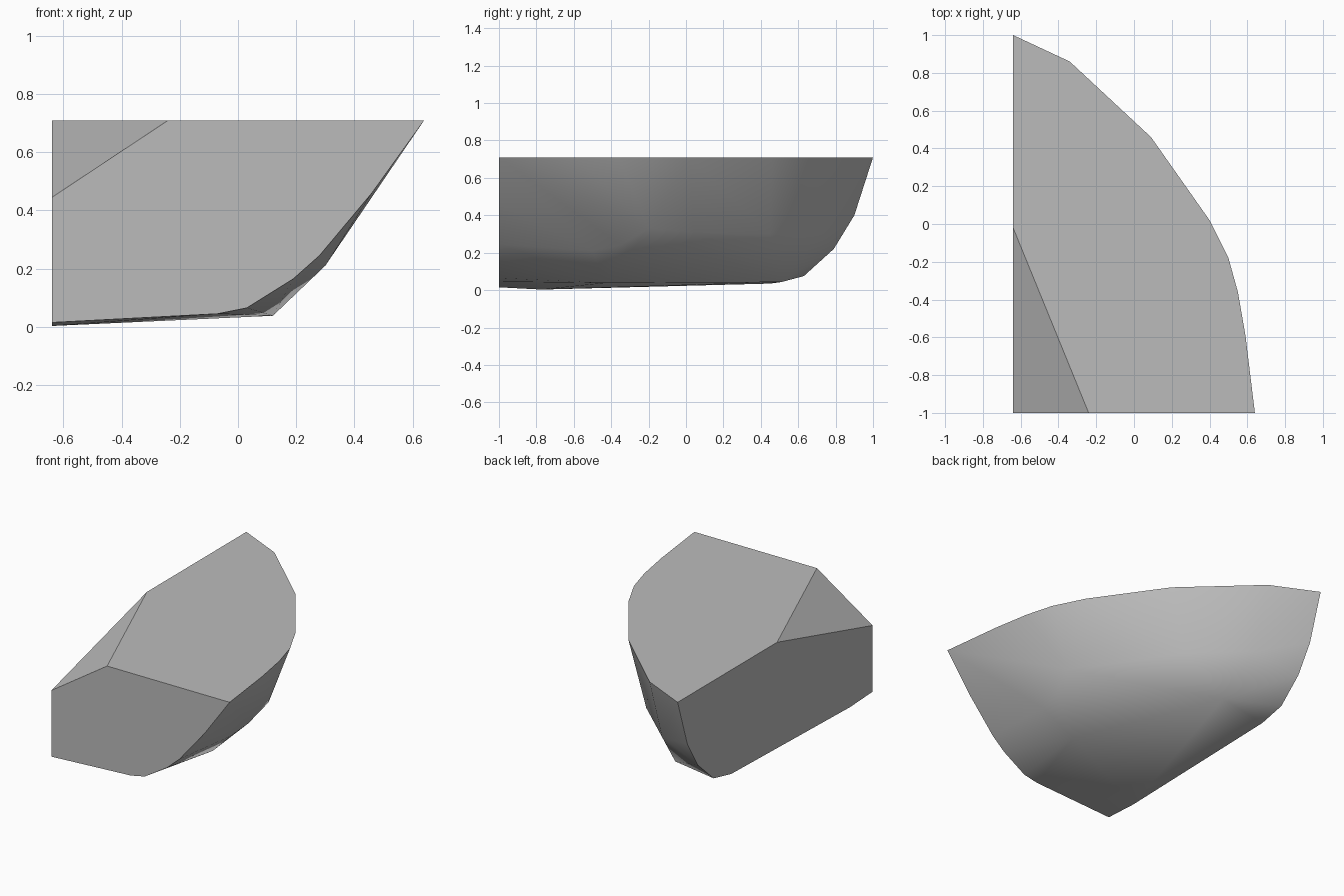
import bpy
import bmesh
import math

if "Cube" in bpy.data.objects:
    bpy.data.objects.remove(bpy.data.objects["Cube"], do_unlink=True)

TOP, LEFT_CUT, FRONT_CUT = 0.71, -0.64, -1.0

# Outline of the flat top, from back to front
top_outline = [(LEFT_CUT, 1), (-.34, .86), (.09, .46), (.40, .02),
               (.50, -.18), (.55, -.36), (.59, -.59), (.64, FRONT_CUT)]
# Profile on the flat side: (y, z)
side_profile = [(-1, .015), (-.77, .003), (.45, .035), (.63, .075),
                (.79, .22), (.90, .40)]
# Profile on the flat front: (x, z)
front_profile = [(-.07, .045), (.03, .065), (.19, .165), (.28, .245), (.46, .46)]
# Worn outer flank and underside corners
flank = [(.12, -.43, .038), (-.28, .51, .043), (.30, -.5, .21),
         (.32, -.35, .24), (.36, -.2, .33), (.22, .04, .31),
         (-.03, .45, .30), (-.34, .73, .30)]
# Slanted corner cut
corner_cut = [(-.24, FRONT_CUT, TOP), (LEFT_CUT, FRONT_CUT, .445),
              (LEFT_CUT, -.02, TOP)]

points = [(x, y, TOP) for x, y in top_outline]
points += [(LEFT_CUT, y, z) for y, z in side_profile]
points += [(x, FRONT_CUT, z) for x, z in front_profile]
points += flank + corner_cut

# Wrap the profiles in one convex stone and merge its flat faces
bm = bmesh.new()
for p in points:
    bm.verts.new(p)
hull = bmesh.ops.convex_hull(bm, input=bm.verts[:])
loose = {g for g in hull["geom_interior"] + hull["geom_unused"]
         if isinstance(g, bmesh.types.BMVert)}
bmesh.ops.delete(bm, geom=list(loose), context='VERTS')
bmesh.ops.dissolve_limit(bm, angle_limit=math.radians(1),
                         verts=bm.verts[:], edges=bm.edges[:])
bmesh.ops.recalc_face_normals(bm, faces=bm.faces[:])

mesh = bpy.data.meshes.new("rock_chunk")
bm.to_mesh(mesh)
bm.free()
rock = bpy.data.objects.new("rock_chunk", mesh)
bpy.context.collection.objects.link(rock)

# Plain grey stone
stone = bpy.data.materials.new("grey_stone")
stone.use_nodes = True
grey = (0.5, 0.5, 0.5, 1)
stone.diffuse_color = grey
stone.node_tree.nodes["Principled BSDF"].inputs["Base Color"].default_value = grey
mesh.materials.append(stone)

# Smooth flank with crisp cut edges
bpy.ops.object.select_all(action='DESELECT')
rock.select_set(True)
bpy.context.view_layer.objects.active = rock
bpy.ops.object.shade_smooth_by_angle(angle=math.radians(32))
